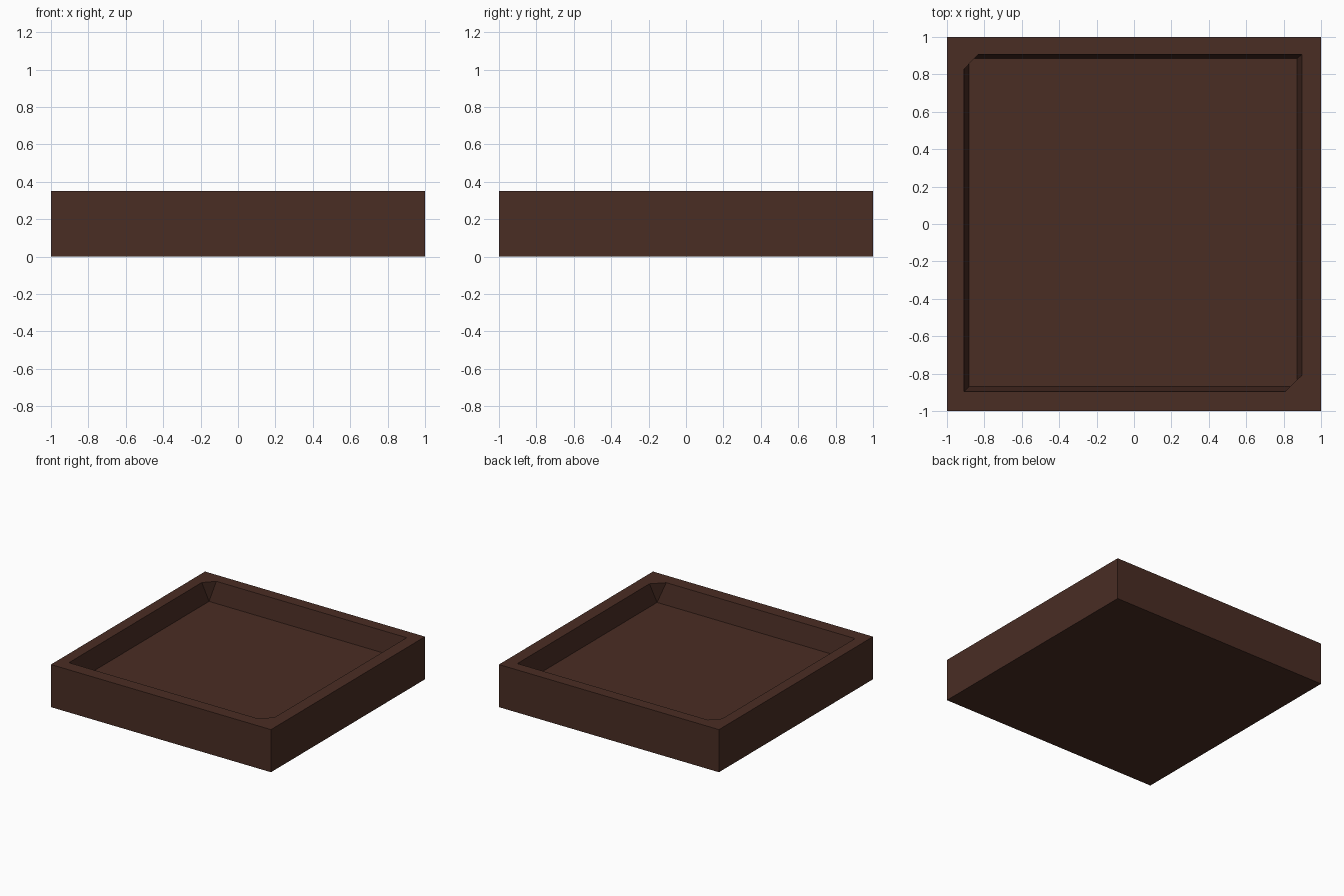
import bpy, bmesh

if "Cube" in bpy.data.objects:
    bpy.data.objects.remove(bpy.data.objects["Cube"])

wood = bpy.data.materials.new("dark brown")
wood.diffuse_color = (0.068, 0.026, 0.0175, 1)
wood.use_nodes = True
wood.node_tree.nodes["Principled BSDF"].inputs["Base Color"].default_value = wood.diffuse_color

H, FLOOR = 0.35, 0.18
bm = bmesh.new()


def loop(points, z):
    return [bm.verts.new((x, y, z)) for x, y in points]


square = [(-1, -1), (1, -1), (1, 1), (-1, 1)]
base = loop(square, 0)
top = loop(square, H)
# recess opening, with two clipped corners (front right and back left)
rim = loop([(-0.909, -0.896), (0.807, -0.896), (0.898, -0.808),
            (0.898, 0.907), (-0.832, 0.907), (-0.909, 0.828)], H)
# recess floor, full square corners below the clipped ones
floor = loop([(-0.883, -0.87), (0.872, -0.87), (0.872, 0.885), (-0.883, 0.885)], FLOOR)

# outer sides and bottom
bm.faces.new(base[::-1])
for i in range(4):
    j = (i + 1) % 4
    bm.faces.new((base[i], base[j], top[j], top[i]))

# top rim, recess walls: both join a 4-corner loop to the 6-point opening
edges = [(0, 1), (2, 3), (3, 4), (5, 0)]
for i, (a, b) in enumerate(edges):
    j = (i + 1) % 4
    bm.faces.new((top[i], top[j], rim[b], rim[a]))
    bm.faces.new((rim[a], rim[b], floor[j], floor[i]))
for corner, a, b in ((1, 1, 2), (3, 4, 5)):
    bm.faces.new((top[corner], rim[b], rim[a]))
    bm.faces.new((rim[a], rim[b], floor[corner]))
bm.faces.new(floor)

bmesh.ops.recalc_face_normals(bm, faces=bm.faces)
mesh = bpy.data.meshes.new("tray")
bm.to_mesh(mesh)
bm.free()
mesh.materials.append(wood)
bpy.context.collection.objects.link(bpy.data.objects.new("tray", mesh))
